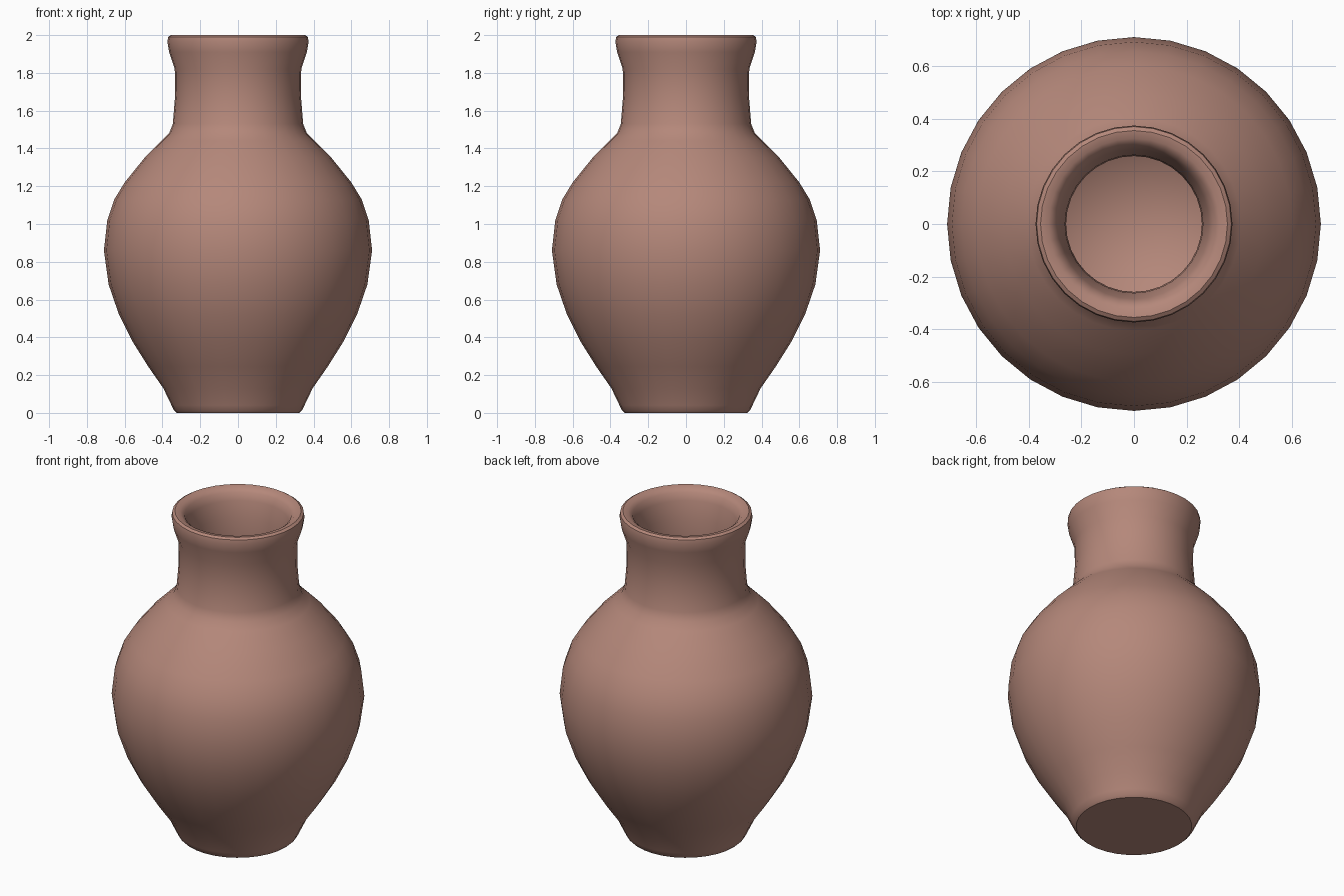
import bpy, bmesh, math

if "Cube" in bpy.data.objects:
    bpy.data.objects.remove(bpy.data.objects["Cube"])

SIDES = 32

# Clay colour
clay = bpy.data.materials.new("terracotta_clay")
clay.diffuse_color = (0.46, 0.245, 0.195, 1)
clay.use_nodes = True
clay.node_tree.nodes["Principled BSDF"].inputs["Base Color"].default_value = clay.diffuse_color

# Outer wall (radius, height), foot to rim
outer = [(0.325, 0.0), (0.338, 0.012), (0.352, 0.04), (0.395, 0.13), (0.475, 0.245),
         (0.56, 0.38), (0.63, 0.52), (0.685, 0.68), (0.71, 0.86), (0.692, 1.02),
         (0.655, 1.13), (0.60, 1.22), (0.495, 1.35), (0.405, 1.44), (0.365, 1.48),
         (0.345, 1.53), (0.333, 1.68), (0.335, 1.82), (0.365, 1.91), (0.374, 1.965),
         (0.37, 1.99), (0.355, 2.0)]
# Rounded lip, narrow throat and hollow belly down to the inside floor
inner = [(0.325, 1.995), (0.30, 1.975), (0.285, 1.93), (0.262, 1.83), (0.258, 1.68),
         (0.27, 1.52), (0.32, 1.43), (0.44, 1.30), (0.54, 1.17), (0.60, 1.04),
         (0.632, 0.86), (0.61, 0.70), (0.555, 0.54), (0.48, 0.40), (0.39, 0.27),
         (0.29, 0.17)]


def ring(bm, r, z):
    return [bm.verts.new((r * math.cos(2 * math.pi * i / SIDES),
                          r * math.sin(2 * math.pi * i / SIDES), z))
            for i in range(SIDES)]


# Lathe the vase
bm = bmesh.new()
rings = [ring(bm, r, z) for r, z in outer + inner]
for a, b in zip(rings, rings[1:]):
    for i in range(SIDES):
        j = (i + 1) % SIDES
        bm.faces.new((a[i], a[j], b[j], b[i]))

# Flat underside and dished inside floor
bm.faces.new(rings[0][::-1])
centre = bm.verts.new((0, 0, 0.08))
last = rings[-1]
for i in range(SIDES):
    bm.faces.new((last[i], last[(i + 1) % SIDES], centre))

mesh = bpy.data.meshes.new("vase")
bm.to_mesh(mesh)
bm.free()
mesh.materials.append(clay)
vase = bpy.data.objects.new("vase", mesh)
bpy.context.collection.objects.link(vase)

# Smooth shading with a crisp foot edge
bpy.context.view_layer.objects.active = vase
vase.select_set(True)
bpy.ops.object.shade_smooth_by_angle(angle=math.radians(40))
